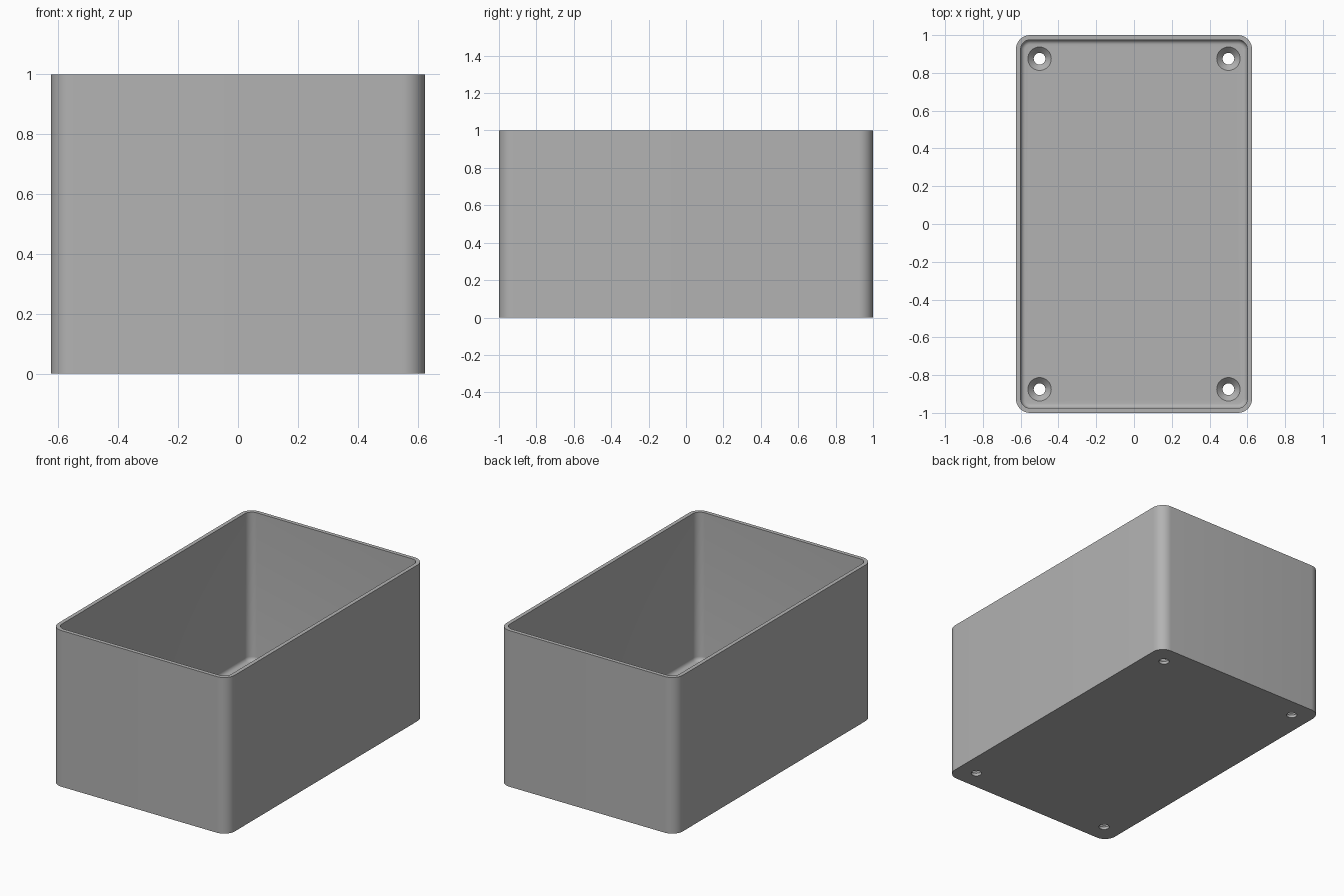
import bpy, bmesh, math

cube = bpy.data.objects.get("Cube")
if cube:
    bpy.data.objects.remove(cube, do_unlink=True)

HALF_X, HALF_Y, HEIGHT = 0.625, 1.0, 1.0
WALL, FLOOR, CORNER, FILLET = 0.025, 0.05, 0.075, 0.025

grey = bpy.data.materials.new("plain grey")
grey.use_nodes = True
grey.diffuse_color = (0.45, 0.45, 0.45, 1)
grey.node_tree.nodes["Principled BSDF"].inputs["Base Color"].default_value = (0.45, 0.45, 0.45, 1)


def make_object(name, bm):
    bmesh.ops.recalc_face_normals(bm, faces=bm.faces)
    mesh = bpy.data.meshes.new(name)
    bm.to_mesh(mesh)
    bm.free()
    mesh.materials.append(grey)
    obj = bpy.data.objects.new(name, mesh)
    bpy.context.collection.objects.link(obj)
    return obj


def loft(name, rings):
    """Bridge equal-length rings and cap both ends."""
    bm = bmesh.new()
    loops = [[bm.verts.new(p) for p in ring] for ring in rings]
    n = len(loops[0])
    for a, b in zip(loops, loops[1:]):
        for i in range(n):
            j = (i + 1) % n
            bm.faces.new((a[i], a[j], b[j], b[i]))
    bm.faces.new(loops[0])
    bm.faces.new(loops[-1])
    return make_object(name, bm)


def rounded_ring(inset, z, steps=10):
    """Rounded rectangle, inset from the outer wall."""
    r = CORNER - inset
    cx, cy = HALF_X - CORNER, HALF_Y - CORNER
    ring = []
    for q, (sx, sy) in enumerate([(1, 1), (-1, 1), (-1, -1), (1, -1)]):
        for k in range(steps + 1):
            a = (q + k / steps) * math.pi / 2
            ring.append((sx * cx + r * math.cos(a), sy * cy + r * math.sin(a), z))
    return ring


def circle_ring(x, y, r, z, n=32):
    return [(x + r * math.cos(i * math.tau / n), y + r * math.sin(i * math.tau / n), z)
            for i in range(n)]


# Box shell: outer wall, flat rim, inner wall, rounded floor edge
rings = [rounded_ring(0, 0), rounded_ring(0, HEIGHT), rounded_ring(WALL, HEIGHT)]
for k in range(7):
    a = k / 6 * math.pi / 2
    rings.append(rounded_ring(WALL + FILLET * (1 - math.cos(a)),
                              FLOOR + FILLET * (1 - math.sin(a))))
box = loft("open_box", rings)

# Countersunk screw holes near the four floor corners
for sx in (1, -1):
    for sy in (1, -1):
        x, y = sx * 0.5, sy * 0.875
        cutter = loft("screw_hole_cutter", [circle_ring(x, y, r, z) for r, z in
                      ((0.031, -0.05), (0.031, 0.018), (0.062, FLOOR), (0.062, 0.1))])
        cutter.hide_render = True
        mod = box.modifiers.new("screw hole", 'BOOLEAN')
        mod.operation, mod.solver, mod.object = 'DIFFERENCE', 'EXACT', cutter
        bpy.context.view_layer.objects.active = box
        bpy.ops.object.modifier_apply(modifier=mod.name)
        bpy.data.objects.remove(cutter, do_unlink=True)

# Smooth the rounded corners, keep the rim and hole edges sharp
bpy.ops.object.select_all(action='DESELECT')
box.select_set(True)
bpy.context.view_layer.objects.active = box
bpy.ops.object.shade_smooth_by_angle(angle=math.radians(35))
